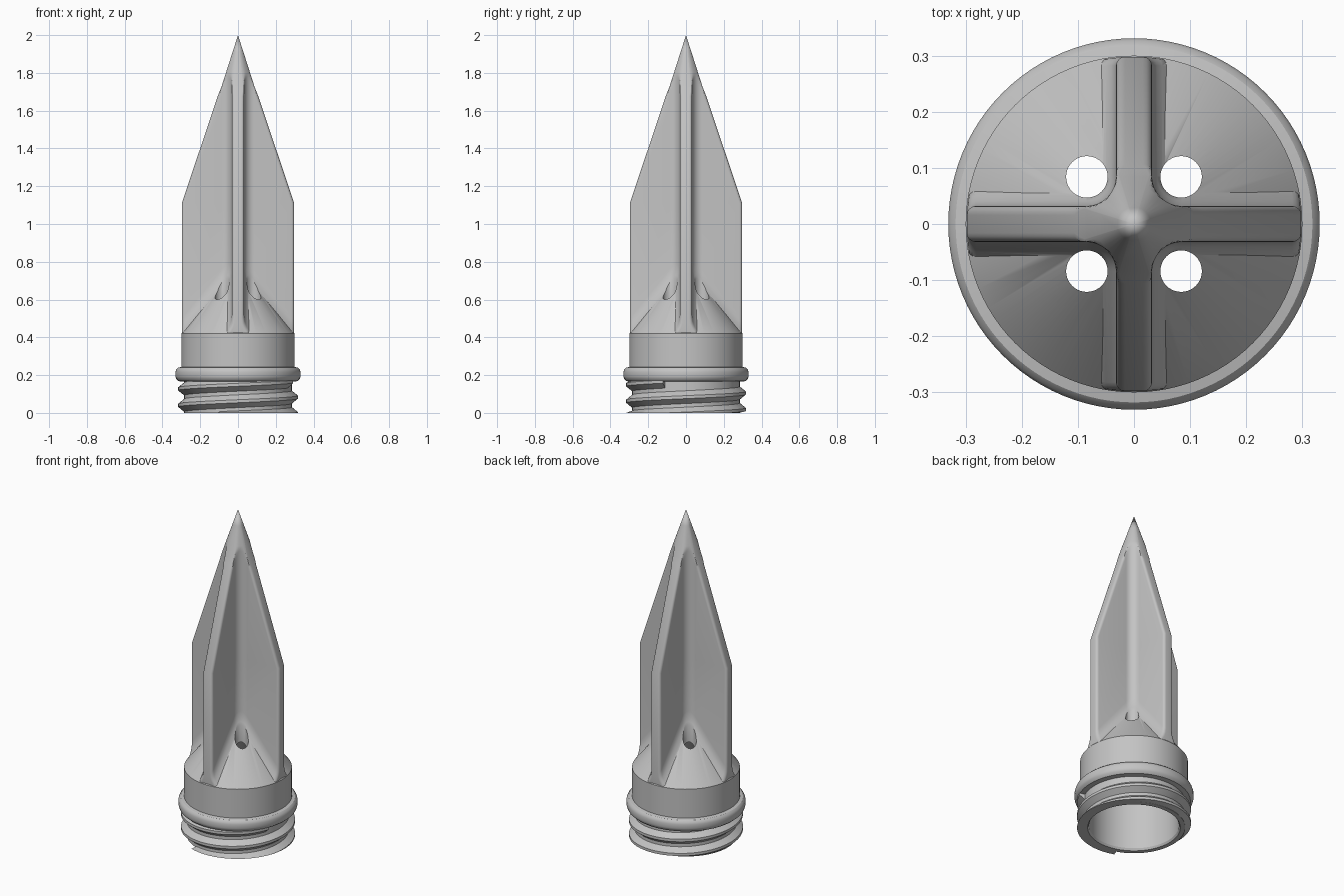
import bpy, bmesh, math
from math import sin, cos, pi, hypot

if "Cube" in bpy.data.objects:
    bpy.data.objects.remove(bpy.data.objects["Cube"])

grey = bpy.data.materials.new("plain grey")
grey.use_nodes = True
grey.diffuse_color = (0.55, 0.55, 0.55, 1)
grey.node_tree.nodes["Principled BSDF"].inputs["Base Color"].default_value = (0.55, 0.55, 0.55, 1)

FIN_R, HALF_W, PIVOT = 0.298, 0.032, 0.085
SHOULDER, TIP = 1.11, 2.0


def make(name, bm):
    bmesh.ops.recalc_face_normals(bm, faces=bm.faces)
    mesh = bpy.data.meshes.new(name)
    bm.to_mesh(mesh)
    bm.free()
    mesh.materials.append(grey)
    ob = bpy.data.objects.new(name, mesh)
    bpy.context.collection.objects.link(ob)
    return ob


def select(ob):
    bpy.ops.object.select_all(action='DESELECT')
    ob.select_set(True)
    bpy.context.view_layer.objects.active = ob


def combine(ob, other, operation):
    mod = ob.modifiers.new("combine", 'BOOLEAN')
    mod.operation, mod.object, mod.solver = operation, other, 'EXACT'
    select(ob)
    bpy.ops.object.modifier_apply(modifier=mod.name)
    bpy.data.objects.remove(other)


def bridge(bm, a, b):
    n = len(a)
    for i in range(n):
        bm.faces.new((a[i], a[(i + 1) % n], b[(i + 1) % n], b[i]))


def fan(bm, ring, centre):
    for i in range(len(ring)):
        bm.faces.new((ring[i], ring[(i + 1) % len(ring)], centre))


def revolve(name, profile, segments=96):
    """Closed solid turned from a profile that starts and ends on the axis."""
    bm = bmesh.new()
    rings = [[bm.verts.new((r * cos(2 * pi * i / segments), r * sin(2 * pi * i / segments), z))
              for i in range(segments)] for r, z in profile[1:-1]]
    for a, b in zip(rings, rings[1:]):
        bridge(bm, a, b)
    fan(bm, rings[0], bm.verts.new((0, 0, profile[0][1])))
    fan(bm, rings[-1], bm.verts.new((0, 0, profile[-1][1])))
    return make(name, bm)


def cone_z(r):
    return 0.42 + 1.25 * (0.3 - r)


def section(radius, w=HALF_W):
    """Four-finned outline: rounded fin ends, concave corners, kept inside radius."""
    end = max(radius, 0.092)
    c = min(0.016, max(0.004, end - 0.0915))
    corner = [(end - c + c * cos(a), w - c + c * sin(a)) for a in (i * pi / 8 for i in range(5))]
    f = PIVOT - w
    inner = [(PIVOT - f * sin(a), PIVOT - f * cos(a)) for a in (i * pi / 16 for i in range(9))]
    quarter = [(x, -y) for x, y in reversed(corner)] + corner + inner
    points = []
    for k in range(4):
        ca, sa = round(cos(k * pi / 2)), round(sin(k * pi / 2))
        for x, y in quarter:
            s = min(1, radius / hypot(x, y))
            points.append(((x * ca - y * sa) * s, (x * sa + y * ca) * s))
    return points


def make_fins():
    bm = bmesh.new()
    rings = []
    # Flared feet following the cone
    for rise, extra in ((-0.05, 0.028), (0, 0.026), (0.012, 0.018), (0.03, 0.009),
                        (0.05, 0.003), (0.08, 0)):
        rings.append([bm.verts.new((x, y, cone_z(hypot(x, y)) + rise))
                      for x, y in section(FIN_R, HALF_W + extra)])
    # Straight edge, then taper into the round point
    for r in (FIN_R, 0.125, 0.108, 0.1, 0.092, 0.088, 0.084, 0.08, 0.076, 0.072, 0.066, 0.03):
        z = TIP - (TIP - SHOULDER) * r / FIN_R
        rings.append([bm.verts.new((x, y, z)) for x, y in section(r)])
    for a, b in zip(rings, rings[1:]):
        bridge(bm, a, b)
    fan(bm, rings[0], bm.verts.new((0, 0, 0.74)))
    fan(bm, rings[-1], bm.verts.new((0, 0, TIP)))
    return make("fins", bm)


def make_thread(pitch=0.087, steps=72):
    bm = bmesh.new()
    profile = ((0.28, -0.038), (0.317, -0.008), (0.317, 0.008), (0.28, 0.038))
    low, high = -0.03, 0.165
    count = int((high - low) / pitch * steps)
    rings = []
    for i in range(count + 1):
        z = low + (high - low) * i / count
        t = pi + 2 * pi * (z - 0.127) / pitch
        rings.append([bm.verts.new((r * cos(t), r * sin(t), max(0, z + dz))) for r, dz in profile])
    for a, b in zip(rings, rings[1:]):
        bridge(bm, a, b)
    bm.faces.new(rings[0])
    bm.faces.new(rings[-1])
    return make("screw_thread", bm)


# Hollow base with collar and conical shoulder
body = revolve("nozzle_body", [
    (0, 0.71), (0.25, 0.40), (0.25, 0.012), (0.258, 0), (0.285, 0), (0.285, 0.165),
    (0.314, 0.168), (0.327, 0.18), (0.331, 0.193), (0.331, 0.217), (0.327, 0.23),
    (0.318, 0.239), (0.30, 0.243), (0.30, 0.42), (0, cone_z(0))])

# Four fins and the pointed tip
combine(body, make_fins(), 'UNION')

# Vertical outlet holes between the fins
for sx in (-1, 1):
    for sy in (-1, 1):
        cutter = revolve("hole_cutter", [(0, 0.45), (0.037, 0.45), (0.037, 0.9), (0, 0.9)], 40)
        cutter.location = (sx * 0.084, sy * 0.084, 0)
        cutter.hide_render = True
        bpy.context.view_layer.update()
        combine(body, cutter, 'DIFFERENCE')

thread = make_thread()

for ob in (body, thread):
    select(ob)
    bpy.ops.object.shade_smooth_by_angle(angle=math.radians(32))
